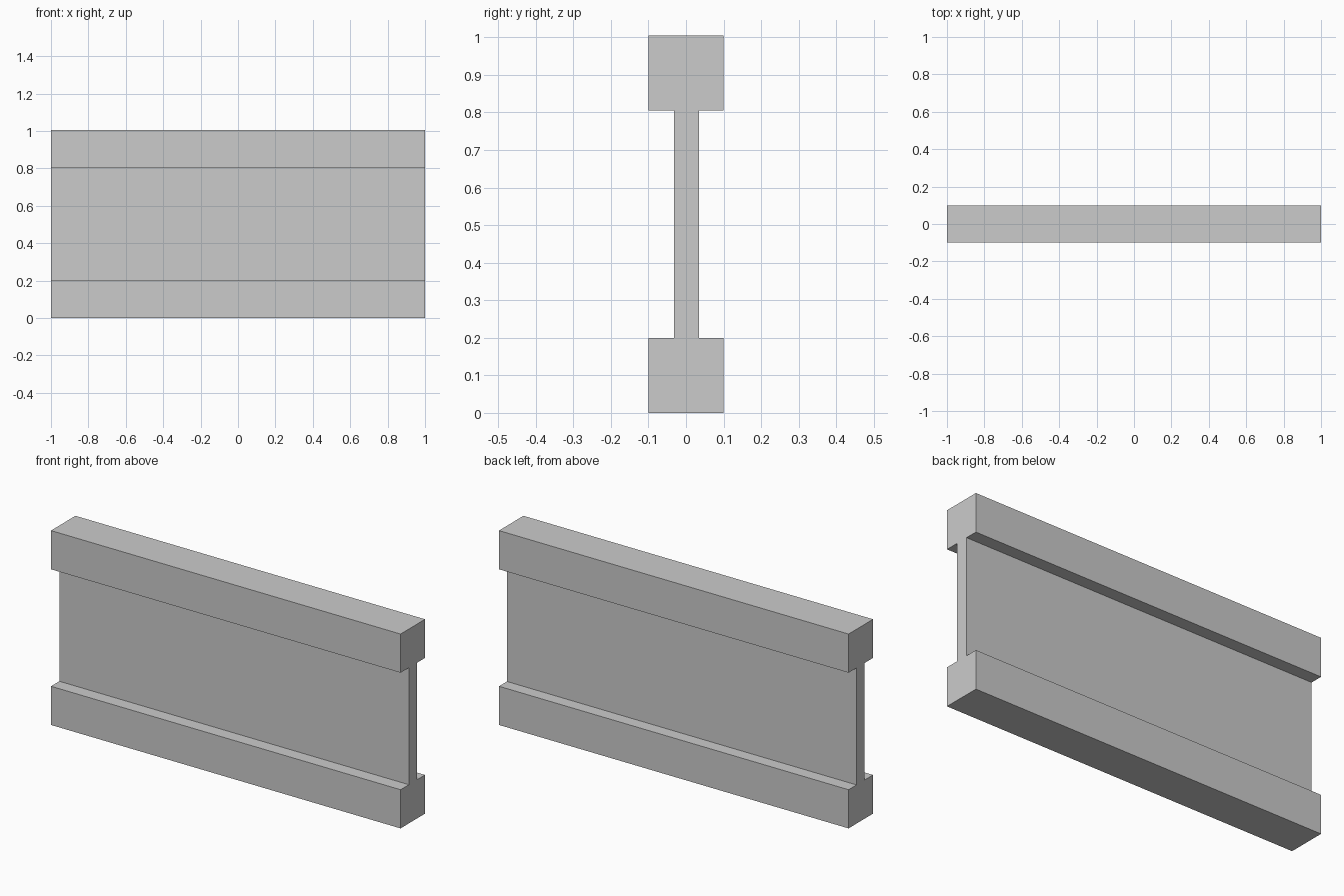
import bpy, bmesh

if "Cube" in bpy.data.objects:
    bpy.data.objects.remove(bpy.data.objects["Cube"])

# Beam outline in (y, z): bottom flange, thin web, top flange
HALF_LEN, W, TOP = 1.0, 0.1, 1.005
WEB_L, WEB_R = -0.032, 0.035
LOW, HIGH = 0.2, 0.805
profile = [(-W, 0), (W, 0), (W, LOW), (WEB_R, LOW), (WEB_R, HIGH), (W, HIGH),
           (W, TOP), (-W, TOP), (-W, HIGH), (WEB_L, HIGH), (WEB_L, LOW), (-W, LOW)]

# Extrude the outline along x
bm = bmesh.new()
face = bm.faces.new([bm.verts.new((-HALF_LEN, y, z)) for y, z in profile])
result = bmesh.ops.extrude_face_region(bm, geom=[face], use_keep_orig=True)
verts = [g for g in result["geom"] if isinstance(g, bmesh.types.BMVert)]
bmesh.ops.translate(bm, verts=verts, vec=(2 * HALF_LEN, 0, 0))
bmesh.ops.recalc_face_normals(bm, faces=bm.faces)

mesh = bpy.data.meshes.new("i_beam")
bm.to_mesh(mesh)
bm.free()
bpy.context.collection.objects.link(bpy.data.objects.new("i_beam", mesh))
